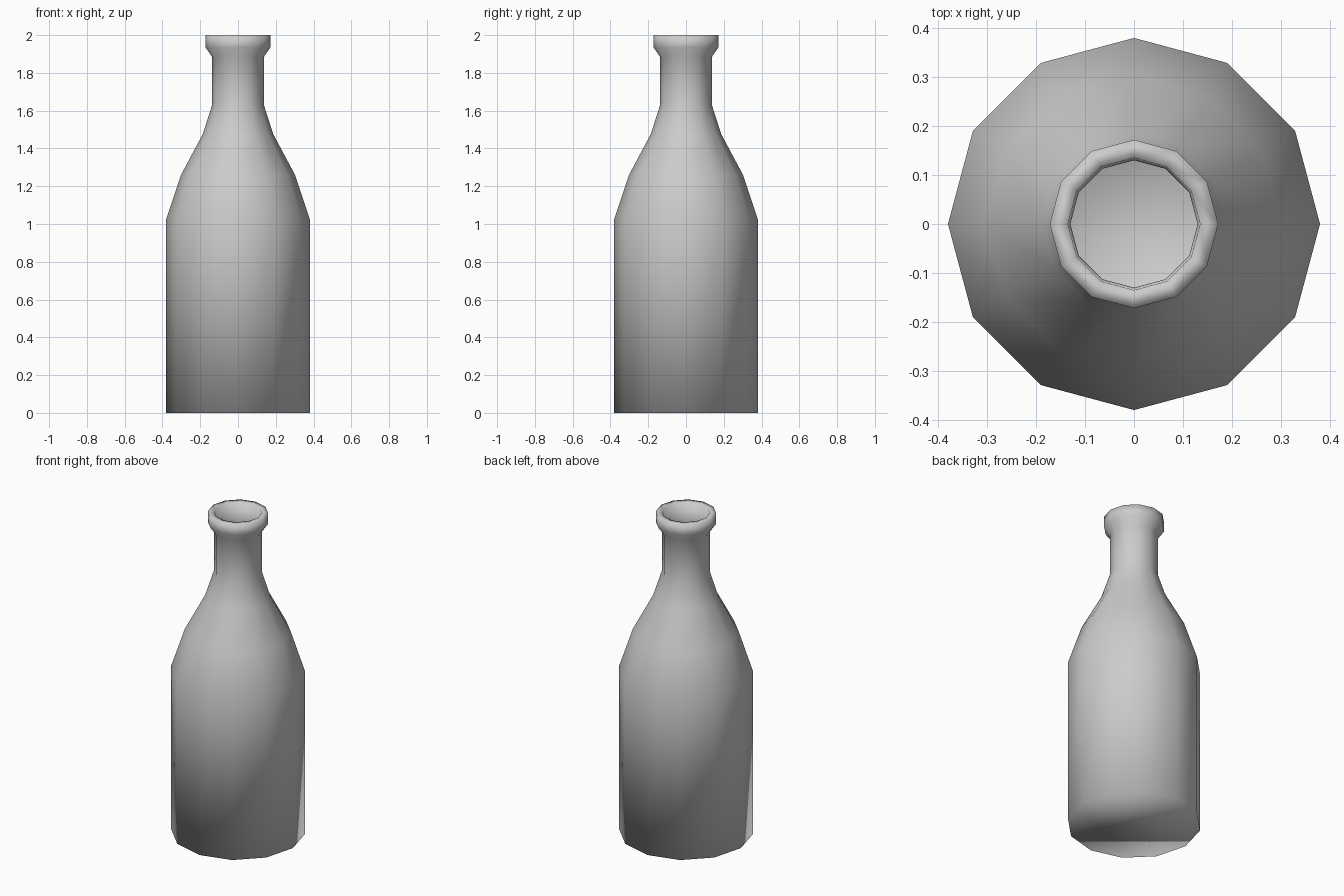
import bpy, bmesh, math

if "Cube" in bpy.data.objects:
    bpy.data.objects.remove(bpy.data.objects["Cube"])

SIDES = 12

# Profile (radius, height): outer wall upward, over the lip, thin inner wall downward
outer = [(0.38, 0.0), (0.38, 1.025), (0.302, 1.26), (0.187, 1.475), (0.137, 1.63),
         (0.137, 1.885), (0.172, 1.935), (0.172, 2.0)]
inner = [(0.135, 2.0), (0.13, 1.885), (0.13, 1.63), (0.18, 1.475), (0.295, 1.258),
         (0.372, 1.025), (0.372, 0.01)]

bm = bmesh.new()
rings = []
for r, z in outer + inner:
    rings.append([bm.verts.new((r * math.cos(2 * math.pi * i / SIDES),
                                r * math.sin(2 * math.pi * i / SIDES), z))
                  for i in range(SIDES)])

# Walls
for a, b in zip(rings, rings[1:]):
    for i in range(SIDES):
        j = (i + 1) % SIDES
        bm.faces.new((a[i], a[j], b[j], b[i]))

# Base underside and inside floor
bm.faces.new(rings[0][::-1])
bm.faces.new(rings[-1])

for f in bm.faces:
    f.smooth = True
bmesh.ops.recalc_face_normals(bm, faces=bm.faces)

mesh = bpy.data.meshes.new("bottle")
bm.to_mesh(mesh)
bm.free()
bottle = bpy.data.objects.new("bottle", mesh)
bpy.context.collection.objects.link(bottle)
